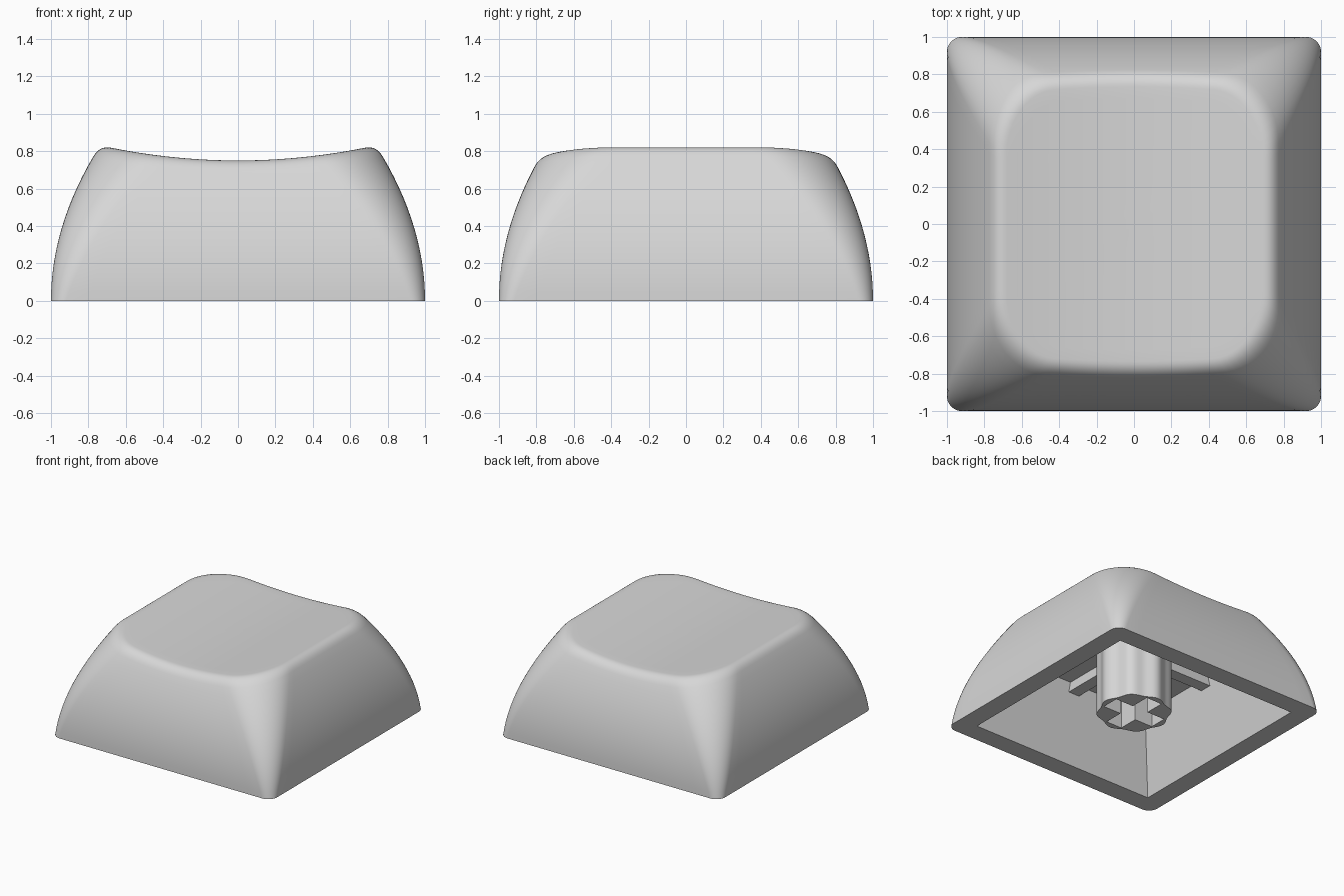
import bpy, bmesh, math

if "Cube" in bpy.data.objects:
    bpy.data.objects.remove(bpy.data.objects["Cube"])

grey = bpy.data.materials.new("light grey plastic")
grey.diffuse_color = (0.68, 0.68, 0.68, 1)
grey.use_nodes = True
grey.node_tree.nodes["Principled BSDF"].inputs["Base Color"].default_value = grey.diffuse_color


def finish(bm, name):
    bmesh.ops.recalc_face_normals(bm, faces=bm.faces)
    me = bpy.data.meshes.new(name)
    bm.to_mesh(me)
    bm.free()
    ob = bpy.data.objects.new(name, me)
    bpy.context.collection.objects.link(ob)
    me.materials.append(grey)
    return ob


def smooth(ob, angle=30):
    bpy.ops.object.select_all(action='DESELECT')
    ob.select_set(True)
    bpy.context.view_layer.objects.active = ob
    bpy.ops.object.shade_smooth_by_angle(angle=math.radians(angle))


def box(name, x, y, z0, z1):
    bm = bmesh.new()
    bmesh.ops.create_cube(bm, size=2)
    for v in bm.verts:
        v.co = (v.co.x * x, v.co.y * y, z0 if v.co.z < 0 else z1)
    return finish(bm, name)


# Ring layout: four rounded corners, each followed by a straight side
ARC, SIDE = 12, 16
SLOTS = []
for q in range(4):
    SLOTS += [(q, math.pi / 2 * (q + k / ARC), 0) for k in range(ARC + 1)]
    SLOTS += [(q, math.pi / 2 * (q + 1), k / SIDE) for k in range(1, SIDE)]
SX, SY = (1, -1, -1, 1), (1, 1, -1, -1)


def rect_point(slot, hx, hy, r):
    q, a, f = slot
    n = (q + 1) % 4
    cx = (SX[q] * (1 - f) + SX[n] * f) * (hx - r)
    cy = (SY[q] * (1 - f) + SY[n] * f) * (hy - r)
    return cx + r * math.cos(a), cy + r * math.sin(a)


def wall(slot, z, inset=0.0):
    r = 0.08 + 0.34 * z - inset
    return rect_point(slot, 1 - 0.38 * z * z - inset, 1 - 0.37 * z * z - inset, r)


def dish(x):
    return 0.75 + 0.148 * x * x


def rim_height(slot):
    z = 0.8
    for _ in range(6):
        z = dish(wall(slot, z)[0])
    return z


# Cap shell: square cavity, bottom rim, curved walls, rounded edge, dished top
EDGE = 0.058
rims = [rim_height(s) for s in SLOTS]
cavity = [[(*rect_point(s, h, h, 0), z) for s in SLOTS]
          for h, z in ((0.685, 0.605), (0.84, 0))]
outer = [[(*wall(s, (h - EDGE) * k / 14), (h - EDGE) * k / 14)
          for s, h in zip(SLOTS, rims)] for k in range(15)]
inner = []
for s, h in zip(SLOTS, rims):
    x, y = wall(s, h, EDGE)
    inner.append((x, y, dish(x)))
edge = []
for k in range(1, 8):
    t = k / 7
    ring = []
    for s, h, c, a in zip(SLOTS, rims, inner, outer[-1]):
        b = (*wall(s, h), h)
        ring.append([(1 - t) ** 2 * a[i] + 2 * t * (1 - t) * b[i] + t * t * c[i]
                     for i in range(3)])
    edge.append(ring)
top = []
for k in range(1, 12):
    f = 1 - k / 12
    top.append([(x * f, y * f, dish(x * f)) for x, y, _ in inner])

bm = bmesh.new()
vs = [[bm.verts.new(p) for p in ring] for ring in cavity + outer + edge + top]
n = len(SLOTS)
for lo, hi in zip(vs, vs[1:]):
    for i in range(n):
        j = (i + 1) % n
        bm.faces.new((lo[i], lo[j], hi[j], hi[i]))
bm.faces.new(vs[0])
centre = bm.verts.new((0, 0, dish(0)))
for i in range(n):
    bm.faces.new((vs[-1][i], vs[-1][(i + 1) % n], centre))
bmesh.ops.remove_doubles(bm, verts=bm.verts, dist=1e-5)
smooth(finish(bm, "keycap_shell"))

# Fluted stem with a cross-shaped socket
bm = bmesh.new()
M = 128
loops = [[], []]
for i in range(M):
    a = 2 * math.pi * i / M
    r = 0.272 + 0.011 * math.cos(8 * a)
    for loop, z in zip(loops, (0.055, 0.64)):
        loop.append(bm.verts.new((r * math.cos(a), r * math.sin(a), z)))
for i in range(M):
    j = (i + 1) % M
    bm.faces.new((loops[0][i], loops[0][j], loops[1][j], loops[1][i]))
bm.faces.new(loops[0])
bm.faces.new(loops[1])
stem = finish(bm, "stem")
for x, y in ((0.235, 0.072), (0.072, 0.235)):
    cutter = box("socket_cutter", x, y, -0.1, 0.55)
    cutter.hide_render = True
    bpy.context.view_layer.objects.active = stem
    mod = stem.modifiers.new("socket", 'BOOLEAN')
    mod.operation = 'DIFFERENCE'
    mod.solver = 'EXACT'
    mod.object = cutter
    bpy.ops.object.modifier_apply(modifier=mod.name)
    bpy.data.objects.remove(cutter)
smooth(stem)

# Ribs under the ceiling, from the stem to each wall
for name, sx, sy in (("rib_right", 1, 0), ("rib_left", -1, 0),
                     ("rib_back", 0, 1), ("rib_front", 0, -1)):
    rib = box(name, 0.24 if sx else 0.05, 0.24 if sy else 0.05, 0.53, 0.64)
    rib.location = (0.49 * sx, 0.49 * sy, 0)
